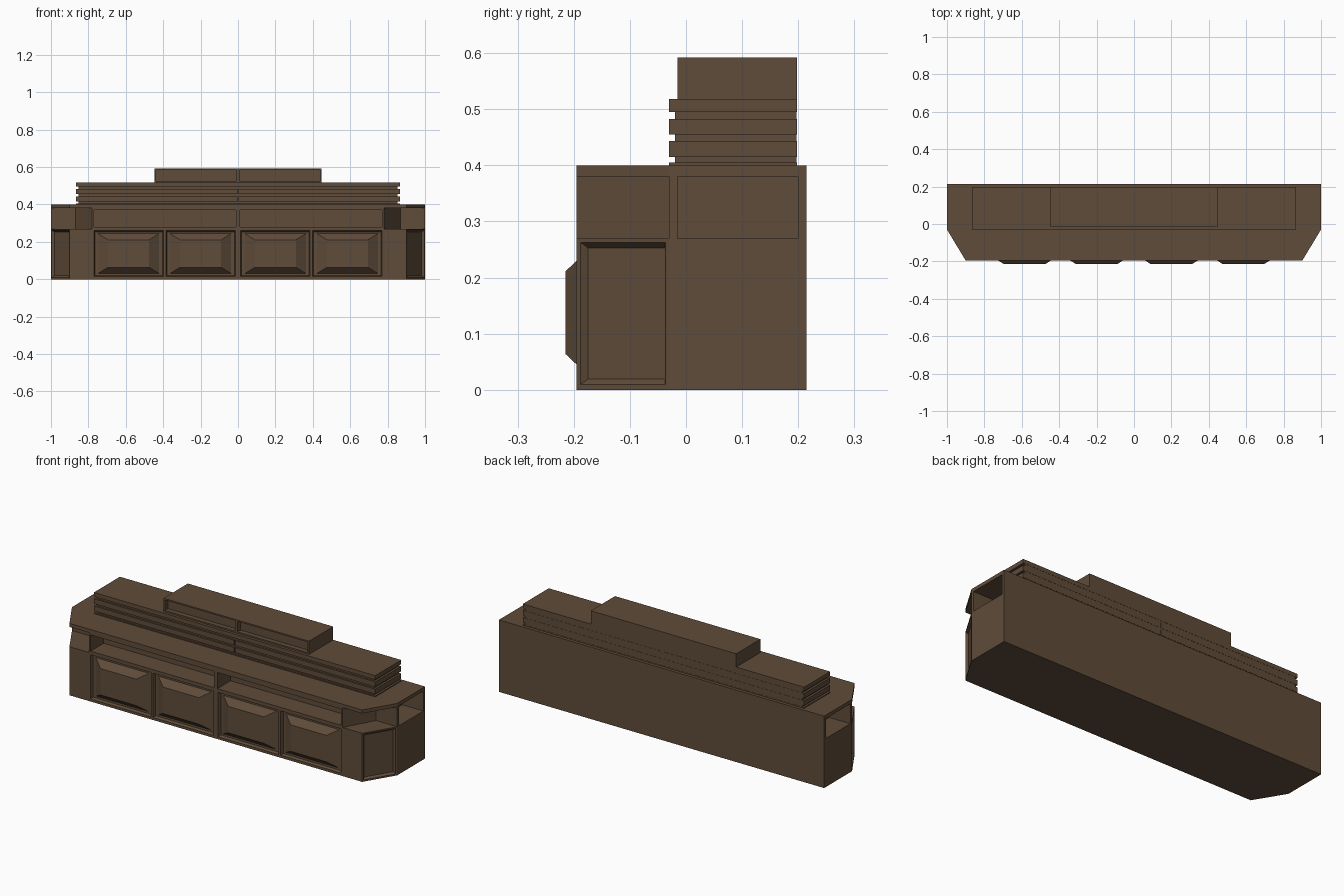
import bpy
import bmesh
from mathutils import Matrix, Vector

cube = bpy.data.objects.get("Cube")
if cube:
    bpy.data.objects.remove(cube)

WOOD = (0.115, 0.072, 0.042, 1)
wood = bpy.data.materials.new("dark walnut")
wood.use_nodes = True
wood.diffuse_color = WOOD
bsdf = wood.node_tree.nodes["Principled BSDF"]
bsdf.inputs["Base Color"].default_value = WOOD
bsdf.inputs["Roughness"].default_value = 0.8


def finish(name, bm):
    bmesh.ops.recalc_face_normals(bm, faces=bm.faces)
    mesh = bpy.data.meshes.new(name)
    bm.to_mesh(mesh)
    bm.free()
    mesh.materials.append(wood)
    obj = bpy.data.objects.new(name, mesh)
    bpy.context.collection.objects.link(obj)
    return obj


def loft(name, lower, upper):
    """Solid between two matching loops."""
    bm = bmesh.new()
    a = [bm.verts.new(p) for p in lower]
    b = [bm.verts.new(p) for p in upper]
    bm.faces.new(a)
    bm.faces.new(b)
    for i in range(len(a)):
        j = (i + 1) % len(a)
        bm.faces.new((a[i], a[j], b[j], b[i]))
    return finish(name, bm)


def prism(name, half, z0, z1):
    """Upright solid from the +x half of a symmetric outline."""
    outline = half + [(-x, y) for x, y in reversed(half)]
    return loft(name, [(x, y, z0) for x, y in outline], [(x, y, z1) for x, y in outline])


def box(name, x, y, z):
    loop = [(x[0], y[0]), (x[1], y[0]), (x[1], y[1]), (x[0], y[1])]
    return loft(name, [(*p, z[0]) for p in loop], [(*p, z[1]) for p in loop])


def taper(name, x, z, y0, y1, inset_x, inset_z):
    """Block running from y0 to y1 that narrows by the insets."""
    def rect(y, ix, iz):
        return [(x[0] + ix, y, z[0] + iz), (x[1] - ix, y, z[0] + iz),
                (x[1] - ix, y, z[1] - iz), (x[0] + ix, y, z[1] - iz)]
    return loft(name, rect(y0, 0, 0), rect(y1, inset_x, inset_z))


def carve(obj, cutters):
    """Cut the recesses out and drop the cutters."""
    for cutter in cutters:
        cutter.hide_render = True
        mod = obj.modifiers.new("recess", "BOOLEAN")
        mod.operation, mod.solver, mod.object = "DIFFERENCE", "EXACT", cutter
        bpy.context.view_layer.objects.active = obj
        bpy.ops.object.modifier_apply(modifier=mod.name)
        bpy.data.objects.remove(cutter)


FRONT, BACK, BEND = -0.195, 0.215, -0.03
SHELF, UNDER, TOP = 0.27, 0.38, 0.40
footprint = [(0.9, FRONT), (1.0, BEND), (1.0, BACK)]

# Lower carcass with door recesses in the front and the angled corners
base = prism("lower_cabinet", footprint, 0, SHELF)
doors = (-0.585, -0.2, 0.2, 0.585)
cuts = [taper("cutter", (c - 0.188, c + 0.188), (0.012, 0.262),
              FRONT - 0.005, FRONT + 0.015, 0.008, 0.008) for c in doors]
for side in (-1, 1):
    corner = taper("cutter", (-0.092, 0.092), (0.005, 0.267), -0.005, 0.012, 0.012, 0.014)
    mid = Vector((side * 0.95, (FRONT + BEND) / 2, 0))
    along = Vector((0.1, side * (BEND - FRONT), 0)).normalized()
    inward = Vector((-along.y, along.x, 0))
    turn = Matrix((along, inward, (0, 0, 1))).transposed().to_4x4()
    corner.data.transform(Matrix.Translation(mid) @ turn)
    cuts.append(corner)
carve(base, cuts)

# Raised door panels
for i, c in enumerate(doors):
    taper(f"door_panel_{i + 1}", (c - 0.165, c + 0.165), (0.03, 0.245),
          FRONT + 0.016, -0.215, 0.055, 0.034)

# Open shelf section with two niches, between angled walls
middle = prism("shelf_section", [(0.78, FRONT), (0.87, BEND), (0.87, BACK)], SHELF, UNDER)
carve(middle, [box("cutter", (min(s * 0.01, s * 0.77), max(s * 0.01, s * 0.77)),
                   (FRONT - 0.05, -0.08), (0.28, 0.37)) for s in (-1, 1)])

# Side compartments: divider and back wall at each end
for s, label in ((-1, "right"), (1, "left")):
    span = sorted((s * 0.87, s))
    box(f"{label}_divider", span, (BEND, -0.015), (SHELF, UNDER))
    box(f"{label}_back_wall", span, (0.2, BACK), (SHELF, UNDER))

# Countertop
prism("countertop", footprint, UNDER, TOP)

# Drawer tier: recessed core, three rows of two drawers, lid
box("drawer_core", (-0.853, 0.853), (-0.02, 0.197), (TOP, 0.5))
for row, z in enumerate(((0.415, 0.443), (0.455, 0.483))):
    for s, label in ((-1, "right"), (1, "left")):
        box(f"{label}_drawer_{row + 1}", sorted((s * 0.003, s * 0.865)), (BEND, 0.198), z)
box("drawer_plinth", (-0.865, 0.865), (BEND, 0.198), (TOP, 0.405))
box("drawer_lid", (-0.865, 0.865), (BEND, 0.198), (0.495, 0.518))

# Top box with two shallow recesses
crown = box("top_box", (-0.447, 0.447), (-0.015, 0.198), (0.518, 0.592))
carve(crown, [box("cutter", sorted((s * 0.008, s * 0.439)), (-0.06, 0.012), (0.526, 0.584))
              for s in (-1, 1)])
